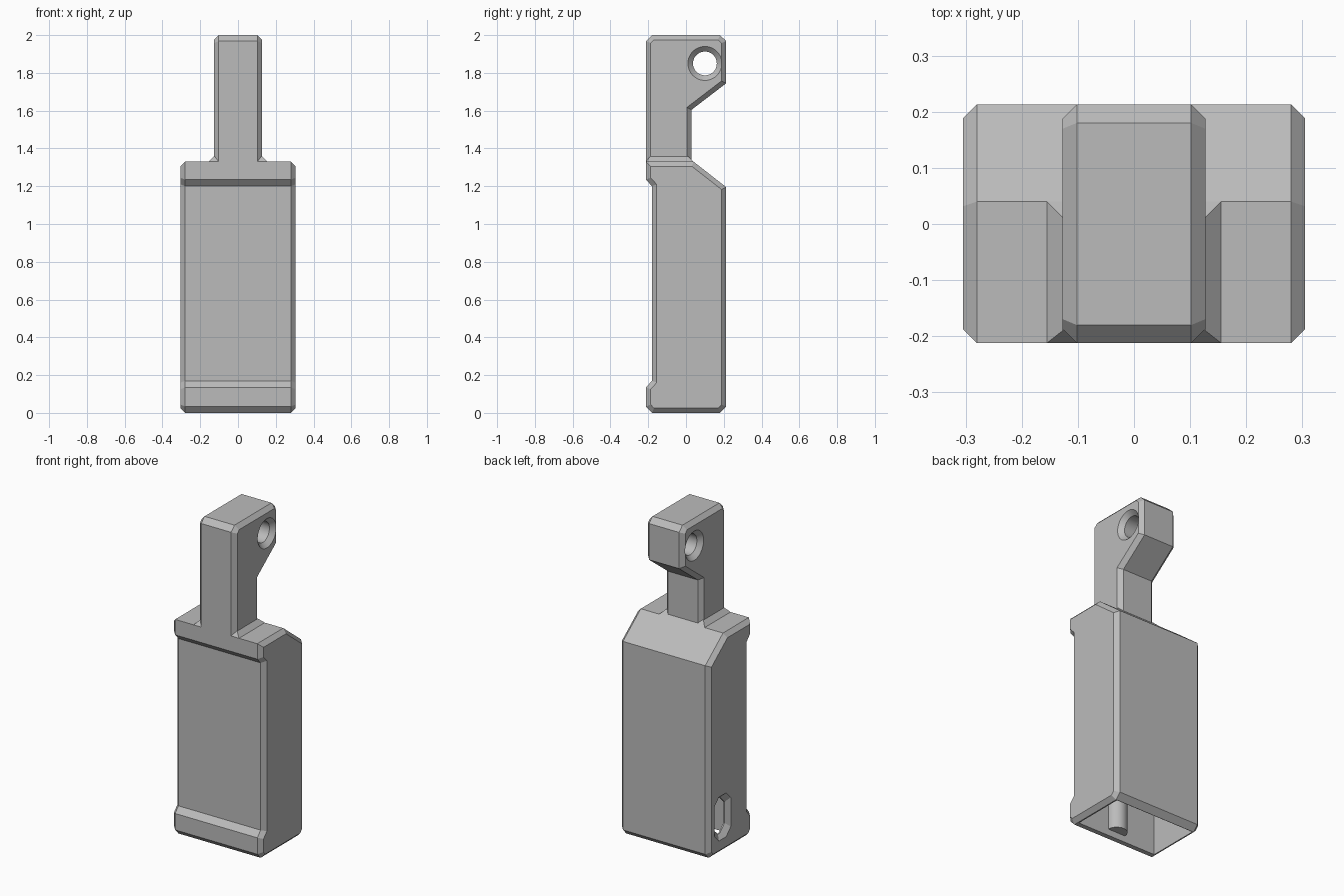
import bpy, bmesh, math
from mathutils import Matrix

old = bpy.data.objects.get("Cube")
if old:
    bpy.data.objects.remove(old, do_unlink=True)

grey = bpy.data.materials.new("mid_grey")
grey.use_nodes = True
colour = (0.5, 0.5, 0.5, 1)
grey.diffuse_color = colour
grey.node_tree.nodes["Principled BSDF"].inputs["Base Color"].default_value = colour


def finish(name, bm):
    bmesh.ops.recalc_face_normals(bm, faces=bm.faces)
    mesh = bpy.data.meshes.new(name)
    bm.to_mesh(mesh)
    bm.free()
    obj = bpy.data.objects.new(name, mesh)
    bpy.context.collection.objects.link(obj)
    mesh.materials.append(grey)
    return obj


def slab(name, profile, half, chamfer, keep_base=False):
    """Extrude a (y, z) profile across x and chamfer the outline of both sides."""
    bm = bmesh.new()
    face = bm.faces.new([bm.verts.new((-half, y, z)) for y, z in profile])
    out = bmesh.ops.extrude_face_region(bm, geom=[face], use_keep_orig=True)
    moved = [v for v in out["geom"] if isinstance(v, bmesh.types.BMVert)]
    bmesh.ops.translate(bm, verts=moved, vec=(2 * half, 0, 0))
    bmesh.ops.recalc_face_normals(bm, faces=bm.faces)
    base = min(z for _, z in profile)

    def on_outline(e):
        a, b = e.verts
        is_base = max(a.co.z, b.co.z) < base + 0.001
        return abs(a.co.x - b.co.x) < 0.001 and not (keep_base and is_base)

    bmesh.ops.bevel(bm, geom=[e for e in bm.edges if on_outline(e)],
                    offset=chamfer, segments=1, affect='EDGES')
    return finish(name, bm)


def loft(name, rings):
    """Join rings of points that share a point count, capping both ends."""
    bm = bmesh.new()
    loops = [[bm.verts.new(p) for p in ring] for ring in rings]
    for a, b in zip(loops, loops[1:]):
        for i in range(len(a)):
            j = (i + 1) % len(a)
            bm.faces.new((a[i], a[j], b[j], b[i]))
    bm.faces.new(loops[0])
    bm.faces.new(loops[-1])
    return finish(name, bm)


def rect(x, y0, y1, z):
    return [(-x, y0, z), (x, y0, z), (x, y1, z), (-x, y1, z)]


def circle(x, r, y=0.1, z=1.85, n=48):
    return [(x, y + r * math.cos(math.tau * i / n), z + r * math.sin(math.tau * i / n))
            for i in range(n)]


def octagon(x, grow, y=0.08, z=0.22):
    a, b, c = 0.055 + grow, 0.11 + grow, 0.045
    pts = [(a, b - c), (a - c, b), (c - a, b), (-a, b - c),
           (-a, c - b), (c - a, -b), (a - c, -b), (a, c - b)]
    return [(x, y + p, z + q) for p, q in pts]


def cut(target, cutter):
    mod = target.modifiers.new("cut", 'BOOLEAN')
    mod.operation, mod.solver, mod.object = 'DIFFERENCE', 'EXACT', cutter
    bpy.context.view_layer.objects.active = target
    bpy.ops.object.modifier_apply(modifier=mod.name)
    bpy.data.objects.remove(cutter, do_unlink=True)


# Housing with a lip at the foot and shoulder of the front
FRONT, BACK, TOP = -0.212, 0.213, 1.33
housing = slab("housing", [
    (-0.18, 0), (0.18, 0), (BACK, 0.034), (BACK, 1.195), (0.04, TOP),
    (FRONT, TOP), (FRONT, 1.235), (-0.18, 1.2), (-0.18, 0.17),
    (FRONT, 0.135), (FRONT, 0.034)], 0.305, 0.025)

# Hollow inside, open at the bottom, and the side port
cut(housing, loft("cavity_cutter", [rect(0.272, -0.15, 0.178, -0.1),
                                    rect(0.272, -0.15, 0.178, 1.15)]))
cut(housing, loft("port_cutter", [octagon(-0.33, 0.05), octagon(-0.28, 0),
                                  octagon(-0.25, 0)]))

# Half-round rib on the inner front wall
bm = bmesh.new()
bmesh.ops.create_cone(bm, cap_ends=True, segments=32, radius1=0.06, radius2=0.06,
                      depth=1.12, matrix=Matrix.Translation((0, -0.15, 0.6)))
bmesh.ops.bisect_plane(bm, geom=bm.verts[:] + bm.edges[:] + bm.faces[:],
                       plane_co=(0, -0.155, 0), plane_no=(0, -1, 0), clear_outer=True)
inner_rib = finish("inner_rib", bm)

# Hooked arm with a countersunk hole
arm = slab("hooked_arm", [
    (FRONT, TOP), (0.03, TOP), (0.03, 1.605), (BACK, 1.745), (BACK, 1.968),
    (0.18, 2), (-0.18, 2), (FRONT, 1.968)], 0.127, 0.025, keep_base=True)
cut(arm, loft("hole_cutter", [circle(-0.137, 0.1), circle(-0.1, 0.063),
                              circle(0.1, 0.063), circle(0.137, 0.1)]))

# Sloped collar where the arm meets the housing
loft("arm_collar", [rect(0.155, FRONT, 0.04, TOP), rect(0.127, -0.19, 0.012, 1.358)])

# Smooth only the round parts
for obj in (arm, inner_rib):
    bpy.ops.object.select_all(action='DESELECT')
    obj.select_set(True)
    bpy.context.view_layer.objects.active = obj
    bpy.ops.object.shade_smooth_by_angle(angle=math.radians(20))
